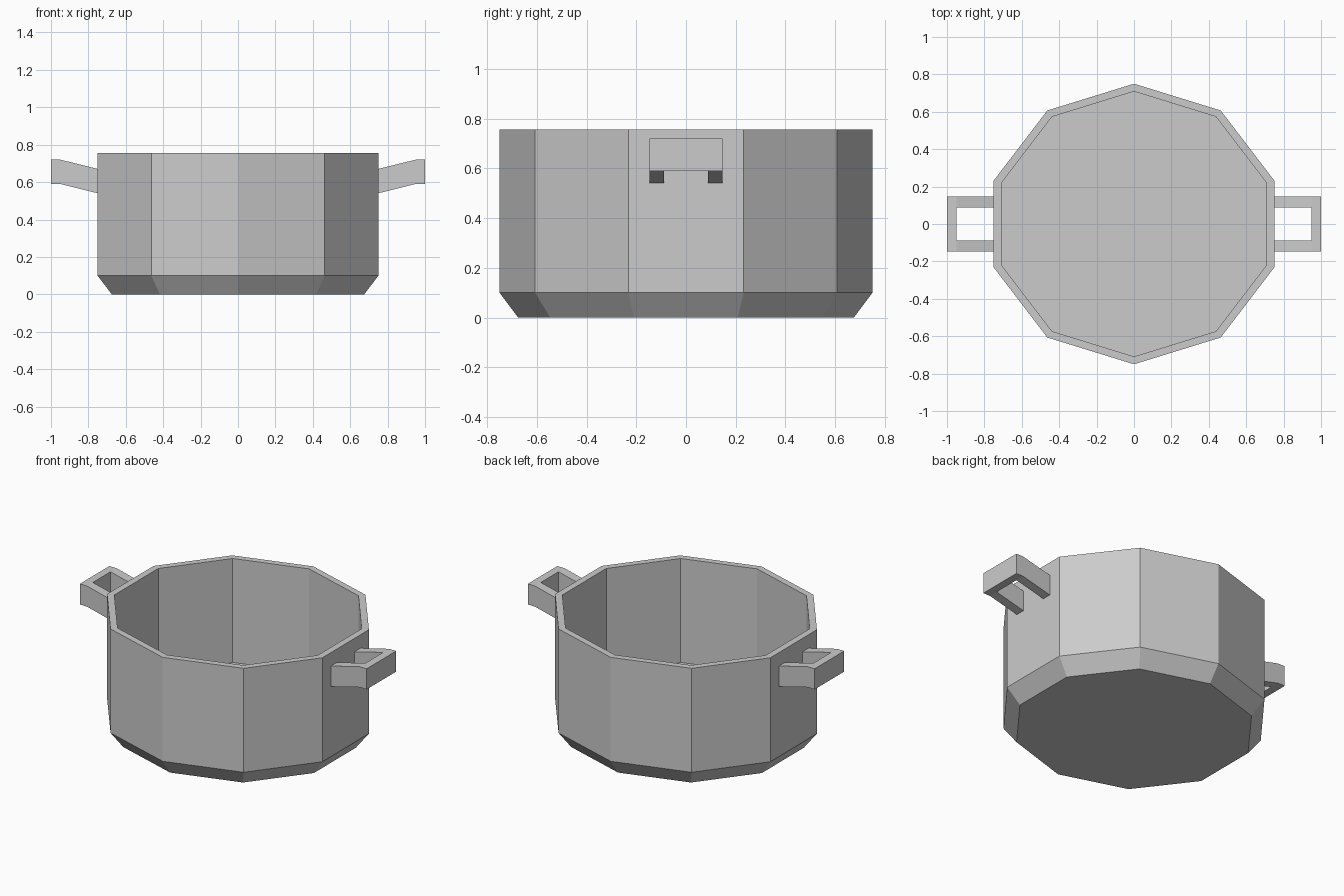
import bpy, bmesh, math

cube = bpy.data.objects.get("Cube")
if cube:
    bpy.data.objects.remove(cube, do_unlink=True)

metal = bpy.data.materials.new("light_grey_metal")
metal.use_nodes = True
GREY = (0.6, 0.6, 0.6, 1)
metal.diffuse_color = GREY
metal.node_tree.nodes["Principled BSDF"].inputs["Base Color"].default_value = GREY


def add_object(name, bm):
    bmesh.ops.recalc_face_normals(bm, faces=bm.faces[:])
    mesh = bpy.data.meshes.new(name)
    bm.to_mesh(mesh)
    bm.free()
    mesh.materials.append(metal)
    obj = bpy.data.objects.new(name, mesh)
    bpy.context.collection.objects.link(obj)
    return obj


# Ten-sided pot: rings run from the base, up the outside, over the rim, to the floor
SIDES = 10
RADIUS_X, RADIUS_Y = 0.789, 0.75
profile = [(0.9, 0), (1, 0.1), (1, 0.755), (0.945, 0.755), (0.945, 0.1)]
bm = bmesh.new()
rings = []
for scale, z in profile:
    angles = [math.pi / 2 + math.tau * i / SIDES for i in range(SIDES)]
    rings.append([bm.verts.new((RADIUS_X * scale * math.cos(a),
                                RADIUS_Y * scale * math.sin(a), z)) for a in angles])
for low, high in zip(rings, rings[1:]):
    for i in range(SIDES):
        j = (i + 1) % SIDES
        bm.faces.new((low[i], low[j], high[j], high[i]))
bm.faces.new(rings[0])
bm.faces.new(rings[-1])
add_object("pot_body", bm)


# U-shaped handle: a plan grid with an open middle cell, pulled down to its thickness
def add_handle(name, side):
    columns = [(0.748, 0.67), (0.95, 0.72), (1, 0.72)]
    rows = [-0.147, -0.088, 0.088, 0.147]
    bm = bmesh.new()
    grid = [[bm.verts.new((side * x, y, z)) for y in rows] for x, z in columns]
    for c in range(2):
        for r in range(3):
            if (c, r) != (0, 1):
                bm.faces.new((grid[c][r], grid[c + 1][r],
                              grid[c + 1][r + 1], grid[c][r + 1]))
    top = bm.faces[:]
    pulled = bmesh.ops.extrude_face_region(bm, geom=top, use_keep_orig=True)
    moved = [v for v in pulled["geom"] if isinstance(v, bmesh.types.BMVert)]
    bmesh.ops.translate(bm, verts=moved, vec=(0, 0, -0.13))
    add_object(name, bm)


add_handle("left_handle", 1)
add_handle("right_handle", -1)
